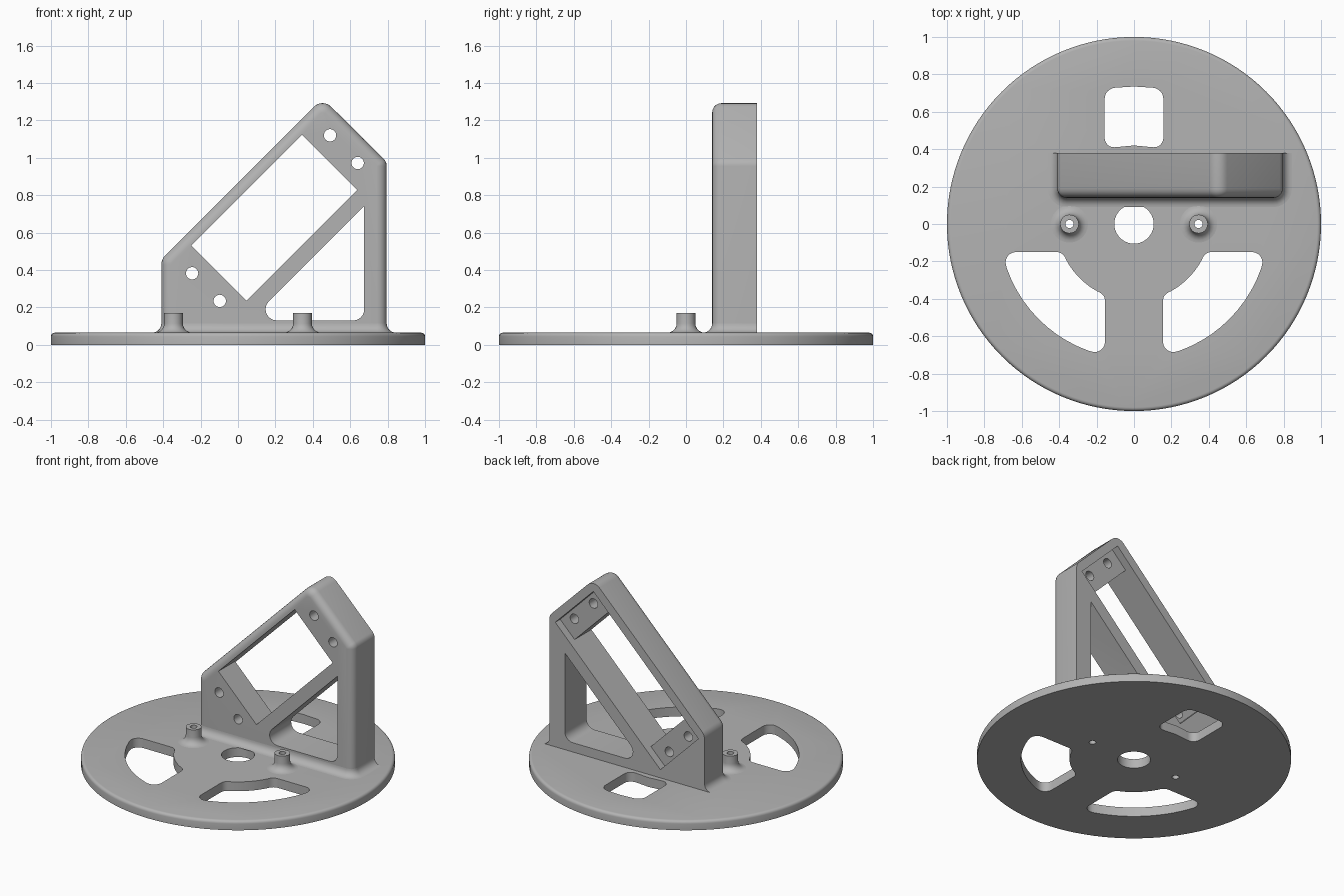
import bpy, bmesh
from math import sin, cos, pi, atan2, tan
from mathutils import Vector

cube = bpy.data.objects.get("Cube")
if cube:
    bpy.data.objects.remove(cube)

grey = bpy.data.materials.new("plain grey")
grey.use_nodes = True
COLOUR = (0.45, 0.45, 0.45, 1)
grey.diffuse_color = COLOUR
grey.node_tree.nodes["Principled BSDF"].inputs["Base Color"].default_value = COLOUR

PLATE = 0.065      # disc thickness
FRONT, BACK = 0.14, 0.38   # bracket depth
FILLET = 0.05


def loft(name, rings, wrap=False):
    """Skin matching closed rings; cap the ends, or wrap last to first."""
    bm = bmesh.new()
    loops = [[bm.verts.new(p) for p in ring] for ring in rings]
    n = len(loops[0])
    pairs = list(zip(loops, loops[1:])) + ([(loops[-1], loops[0])] if wrap else [])
    for a, b in pairs:
        for i in range(n):
            j = (i + 1) % n
            bm.faces.new((a[i], a[j], b[j], b[i]))
    if not wrap:
        bm.faces.new(loops[0])
        bm.faces.new(loops[-1])
    bmesh.ops.recalc_face_normals(bm, faces=bm.faces)
    mesh = bpy.data.meshes.new(name)
    bm.to_mesh(mesh)
    bm.free()
    obj = bpy.data.objects.new(name, mesh)
    mesh.materials.append(grey)
    bpy.context.collection.objects.link(obj)
    return obj


def circle(r, z, x=0, y=0, n=96):
    return [(x + r * cos(2 * pi * i / n), y + r * sin(2 * pi * i / n), z) for i in range(n)]


def rounded(corners, steps=6):
    """Corners are (x, y, radius); radius 0 keeps the point."""
    out = []
    for i, (x, y, r) in enumerate(corners):
        p = Vector((x, y))
        if r == 0:
            out.append(p)
            continue
        d1 = (Vector(corners[i - 1][:2]) - p).normalized()
        d2 = (Vector(corners[(i + 1) % len(corners)][:2]) - p).normalized()
        half = d1.angle(d2) / 2
        c = p + (d1 + d2).normalized() * r / sin(half)
        a, b = p + d1 * r / tan(half) - c, p + d2 * r / tan(half) - c
        turn = a.angle(b)
        for k in range(steps + 1):
            t = k / steps
            out.append(c + (a * sin((1 - t) * turn) + b * sin(t * turn)) / sin(turn))
    return out


def prism_z(name, pts, lo, hi):
    return loft(name, [[(x, y, z) for x, y in pts] for z in (lo, hi)])


def prism_y(name, pts, lo, hi):
    return loft(name, [[(x, y, z) for x, z in pts] for y in (lo, hi)])


def cut(obj, cutters):
    bpy.context.view_layer.objects.active = obj
    for c in cutters:
        c.hide_render = True
        m = obj.modifiers.new("cut", 'BOOLEAN')
        m.operation, m.solver, m.object = 'DIFFERENCE', 'EXACT', c
        bpy.ops.object.modifier_apply(modifier=m.name)
        bpy.data.objects.remove(c)


def smooth(obj):
    bpy.ops.object.select_all(action='DESELECT')
    obj.select_set(True)
    bpy.context.view_layer.objects.active = obj
    bpy.ops.object.shade_smooth_by_angle(angle=pi / 6)


def arc(r, a0, a1, n=10):
    return [(r * cos(a0 + (a1 - a0) * i / n), r * sin(a0 + (a1 - a0) * i / n), 0)
            for i in range(n + 1)]


# Round base plate with a softened top rim
E = 0.02
rim = [(1 - E + E * cos(a), PLATE - E + E * sin(a)) for a in [pi / 8 * k for k in range(5)]]
base = loft("base_plate", [circle(r, z, n=128) for r, z in [(1, 0)] + rim])

# Curved slot outline: straight top and inner side, two concentric arcs
TOP, SIDE, R_IN, R_OUT = -0.15, 0.155, 0.41, 0.72


def corner(r, top):
    return ((r * r - TOP ** 2) ** 0.5, TOP) if top else (SIDE, -(r * r - SIDE ** 2) ** 0.5)


def span(r, pad):
    (x0, y0), (x1, y1) = corner(r, True), corner(r, False)
    return atan2(y0, x0) - pad, atan2(y1, x1) + pad


o0, o1 = span(R_OUT, 0.13)
i0, i1 = span(R_IN, 0.12)
slot = rounded([(*corner(R_OUT, True), 0.055)] + arc(R_OUT, o0, o1)
               + [(*corner(R_OUT, False), 0.055), (*corner(R_IN, False), 0.05)]
               + arc(R_IN, i1, i0) + [(*corner(R_IN, True), 0.05)])
# Rear cable opening
opening = rounded([(-0.157, 0.405, 0.05), (0, 0.42, 0), (0.157, 0.405, 0.05),
                   (0.157, 0.725, 0.06), (0, 0.735, 0), (-0.157, 0.725, 0.06)])
cutters = [prism_z("slot_cutter", [(s * x, y) for x, y in slot], -0.1, 0.2) for s in (1, -1)]
cutters.append(prism_z("opening_cutter", opening, -0.1, 0.2))
cutters.append(loft("bore_cutter", [circle(0.105, z, n=64) for z in (-0.1, 0.2)]))
PEG_X, PEG_HOLE = 0.345, 0.022
for s in (1, -1):
    cutters.append(loft("peg_hole_cutter",
                        [circle(PEG_HOLE, z, s * PEG_X, n=24) for z in (-0.1, 0.2)]))
cut(base, cutters)
smooth(base)

# Hollow pegs with a flared foot
for s, side in ((1, "left"), (-1, "right")):
    foot = [(0.05 + FILLET * (1 - cos(a)), PLATE + FILLET * (1 - sin(a)))
            for a in [pi / 12 * k for k in range(7)]]
    profile = [(PEG_HOLE, 0.06), (PEG_HOLE, 0.17), (0.05, 0.17)] + foot + [(0.1, 0.06)]
    smooth(loft(side + "_peg", [circle(r, z, s * PEG_X, n=24) for r, z in profile], wrap=True))

# Slanted bracket: outline extruded in depth, front edges rounded
LEFT, RIGHT, LOW = -0.41, 0.795, 0.02
outline = rounded([(LEFT, LOW, 0), (LEFT, 0.457, 0.07), (0.452, 1.319, 0.065),
                   (RIGHT, 0.978, 0.055), (RIGHT, LOW, 0)])
bracket = prism_y("slanted_bracket", outline, FRONT, BACK)
bm = bmesh.new()
bm.from_mesh(bracket.data)
edges = [e for e in bm.edges if all(abs(v.co.y - FRONT) < 1e-4 for v in e.verts)
         and max(v.co.z for v in e.verts) > LOW + 0.01]
bmesh.ops.bevel(bm, geom=edges, offset=FILLET, offset_type='OFFSET', segments=5,
                profile=0.5, affect='EDGES', clamp_overlap=False)
bm.to_mesh(bracket.data)
bm.free()


def diagonal(u, v):
    """Point in axes running along and across the 45 degree slope."""
    return ((u - v) * 0.5 ** 0.5, (u + v) * 0.5 ** 0.5)


def slope_box(name, u0, u1, v0, v1, lo, hi):
    return prism_y(name, [diagonal(u, v) for u, v in ((u0, v0), (u1, v0), (u1, v1), (u0, v1))],
                   lo, hi)


V0, V1 = 0.134, 0.552
triangle = rounded([(0.675, 0.743, 0), (0.675, 0.13, 0.06), (0.062, 0.13, 0.06)])
cutters = [slope_box("window_cutter", 0.198, 1.036, V0, V1, 0, 0.6),
           slope_box("pocket_cutter", 0.04, 1.195, V0, V1, 0.325, 0.6),
           prism_y("triangle_cutter", triangle, 0, 0.6)]
for u in (0.097, 1.14):
    for v in (0.235, 0.444):
        x, z = diagonal(u, v)
        ring = [(x + 0.033 * cos(k * pi / 16), z + 0.033 * sin(k * pi / 16)) for k in range(32)]
        cutters.append(prism_y("screw_hole_cutter", ring, 0, 0.6))
cut(bracket, cutters)
smooth(bracket)

# Fillet blending the bracket into the plate on three sides
rings = []
for k in range(8):
    a = pi / 2 * k / 7
    d, z = FILLET * (1 - sin(a)), PLATE + FILLET * (1 - cos(a))
    foot = rounded([(LEFT - d, BACK, 0), (LEFT - d, FRONT - d, FILLET + d),
                    (RIGHT + d, FRONT - d, FILLET + d), (RIGHT + d, BACK, 0)])
    rings.append([(x, y, z) for x, y in foot])
smooth(loft("bracket_fillet", rings))
